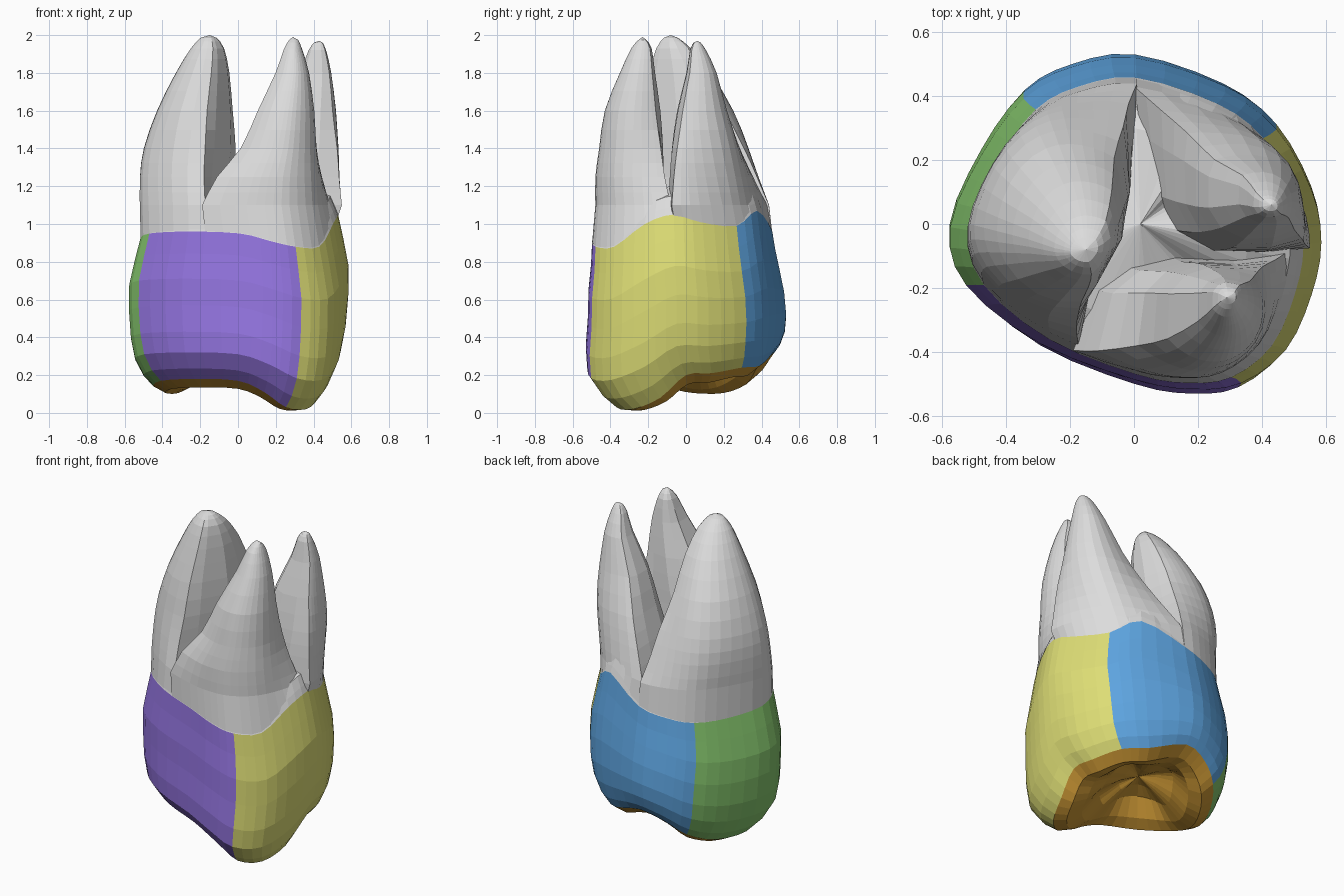
import bpy, bmesh, math
from mathutils import Vector

if "Cube" in bpy.data.objects:
    bpy.data.objects.remove(bpy.data.objects["Cube"])


def material(name, red, green, blue):
    mat = bpy.data.materials.new(name)
    mat.use_nodes = True
    color = (red, green, blue, 1)
    mat.diffuse_color = color
    mat.node_tree.nodes["Principled BSDF"].inputs["Base Color"].default_value = color
    return mat


root_grey = material("root grey", .72, .72, .72)
purple = material("purple", .3, .18, .76)
yellow = material("yellow", .73, .73, .18)
blue = material("blue", .11, .37, .74)
green = material("green", .23, .55, .15)
orange = material("orange", .6, .31, .035)


def smooth_path(points, steps, closed):
    """Catmull-Rom curve through points of any size."""
    points = [Vector(p) for p in points]
    count = len(points)
    pick = (lambda i: points[i % count]) if closed else (lambda i: points[max(0, min(count - 1, i))])
    path = []
    for i in range(count if closed else count - 1):
        a, b, c, d = (pick(i + k) for k in (-1, 0, 1, 2))
        for s in range(steps):
            t = s / steps
            path.append(b + (c - a) * (t / 2) + (a * 2 - b * 5 + c * 4 - d) * (t * t / 2)
                        + (b * 3 - a - c * 3 + d) * (t ** 3 / 2))
    if not closed:
        path.append(points[-1])
    return path


def loft(name, rings, tip, materials, rule=lambda ring, column: 0):
    """Skin equal rings in order and close the last one onto a tip point."""
    bm = bmesh.new()
    rows = [[bm.verts.new(p) for p in ring] for ring in rings]
    end = bm.verts.new(tip)
    count = len(rows[0])
    for r, row in enumerate(rows):
        for c in range(count):
            n = (c + 1) % count
            if r + 1 < len(rows):
                corners = (row[c], row[n], rows[r + 1][n], rows[r + 1][c])
            else:
                corners = (row[c], row[n], end)
            bm.faces.new(corners).material_index = rule(r, c)
    bmesh.ops.recalc_face_normals(bm, faces=bm.faces)
    # An open shell is oriented by its first side face
    bm.faces.ensure_lookup_table()
    first = bm.faces[0]
    middle = sum((Vector(p) for p in rings[0]), Vector()) / count
    if first.normal.dot(first.calc_center_median() - middle) < 0:
        bmesh.ops.reverse_faces(bm, faces=bm.faces)
    mesh = bpy.data.meshes.new(name)
    bm.to_mesh(mesh)
    bm.free()
    for mat in materials:
        mesh.materials.append(mat)
    obj = bpy.data.objects.new(name, mesh)
    bpy.context.collection.objects.link(obj)


# Crown outline: x, y, height of the neck line, height of the chewing rim
STEPS = 3
outline = smooth_path([
    (-.53, -.19, .95, .17), (-.3, -.38, .96, .18), (0, -.5, .95, .17), (.18, -.53, .91, .11),
    (.33, -.51, .88, .03), (.47, -.4, .88, .02), (.55, -.22, 1, .08), (.58, -.05, 1.05, .2),
    (.55, .12, 1.01, .21), (.44, .32, .99, .24), (.28, .44, 1.07, .25), (0, .53, .96, .32),
    (-.2, .5, .92, .28), (-.35, .42, .9, .2), (-.48, .24, .9, .14), (-.58, 0, .92, .14)],
    STEPS, True)

# Crown wall: share of the way down, width in x and y, shift in y
wall = [(0, .9, .9, -.02), (.15, .95, .92, -.015), (.32, 1, .955, -.01), (.5, 1, .98, 0),
        (.68, .98, 1, 0), (.82, .94, .985, 0), (.93, .86, .9, .02), (1, .77, .8, .04)]
rings = []
for t, width_x, width_y, shift in wall:
    rings.append([(x * width_x + .008 * (1 - t), y * width_y + shift, top + (rim - top) * t)
                  for x, y, top, rim in outline])

# Chewing surface: cusps below the rim, then a ridged central hollow
pit = .3
for width, drop, blend, ridge in [(.66, -.05, 0, 0), (.52, -.04, .15, .01),
                                  (.36, 0, .5, .03), (.18, 0, .8, .02)]:
    rings.append([(x * width, y * width + .04,
                   rim + drop * min(1, rim * 5) + (pit - rim) * blend
                   + ridge * math.sin(c * math.tau / 12))
                  for c, (x, y, top, rim) in enumerate(outline)])


def crown_color(ring, column):
    if ring >= len(wall) - 1:
        return 4
    return sum(column >= STEPS * start for start in (4, 9, 13))


loft("crown", rings, (0, .04, pit), [purple, yellow, blue, green, orange], crown_color)


def neck(column, width, height):
    """Point on the neck line, scaled about its middle and raised."""
    x, y, top, rim = outline[column % len(outline)]
    return Vector((x * width + .008, y * width - .02, top + height))


# Root trunk closing the crown between the roots
trunk = [[neck(c, width, height) for c in range(len(outline))]
         for height, width in [(0, .9), (.04, .875), (.1, .83), (.16, .6)]]
loft("root_trunk", trunk, (.02, 0, 1.2), [root_grey])


def root(name, first, last, inner, levels, tip):
    """Root growing from a wedge of the neck and rounding off towards its tip.
    Levels hold z, x range and y range."""
    base = [neck(c, .9, -.01) for c in range(first, last + 1)]
    base += [Vector((x, y, .95)) for x, y in inner]
    low = [min(p[k] for p in base) for k in (0, 1)]
    high = [max(p[k] for p in base) for k in (0, 1)]
    shape = [Vector([(p[k] * 2 - low[k] - high[k]) / (high[k] - low[k]) for k in (0, 1)])
             for p in base]
    rings = [base]
    for z, x0, x1, y0, y1 in smooth_path(levels, 2, False):
        roundness = min(.7, max(0, (z - 1.1) * 1.5))
        ring = []
        for p in shape:
            u, v = p.lerp(p.normalized(), roundness)
            ring.append(((x0 + x1 + (x1 - x0) * u) / 2, (y0 + y1 + (y1 - y0) * v) / 2, z))
        rings.append(ring)
    loft(name, rings, tip, [root_grey])


root("large_root", 33, 52, [(-.14, -.24), (-.06, -.05), (-.01, .12), (0, .3)], [
    (1.1, -.52, .01, -.38, .44), (1.25, -.52, 0, -.33, .4), (1.4, -.5, 0, -.29, .35),
    (1.6, -.43, -.02, -.25, .26), (1.8, -.33, -.04, -.2, .14), (1.93, -.25, -.07, -.16, .03),
    (1.985, -.2, -.11, -.12, -.04)], (-.15, -.08, 2))
root("front_root", 4, 21, [(.35, -.09), (.15, -.09), (0, -.12), (-.1, -.2)], [
    (1.1, -.19, .49, -.48, -.08), (1.25, -.12, .46, -.48, -.1),
    (1.4, 0, .43, -.46, -.11), (1.6, .09, .41, -.43, -.13), (1.8, .19, .38, -.35, -.16),
    (1.93, .24, .34, -.29, -.18), (1.975, .27, .32, -.25, -.21)], (.29, -.23, 1.99))
root("back_root", 21, 33, [(.03, .3), (.05, .12), (.1, 0), (.22, -.07), (.38, -.08)], [
    (1.1, 0, .55, -.09, .43), (1.25, .07, .55, -.09, .37), (1.4, .14, .55, -.08, .31),
    (1.6, .22, .53, -.05, .23), (1.8, .32, .5, 0, .17), (1.92, .37, .47, .02, .11),
    (1.96, .4, .45, .04, .08)], (.43, .06, 1.97))
